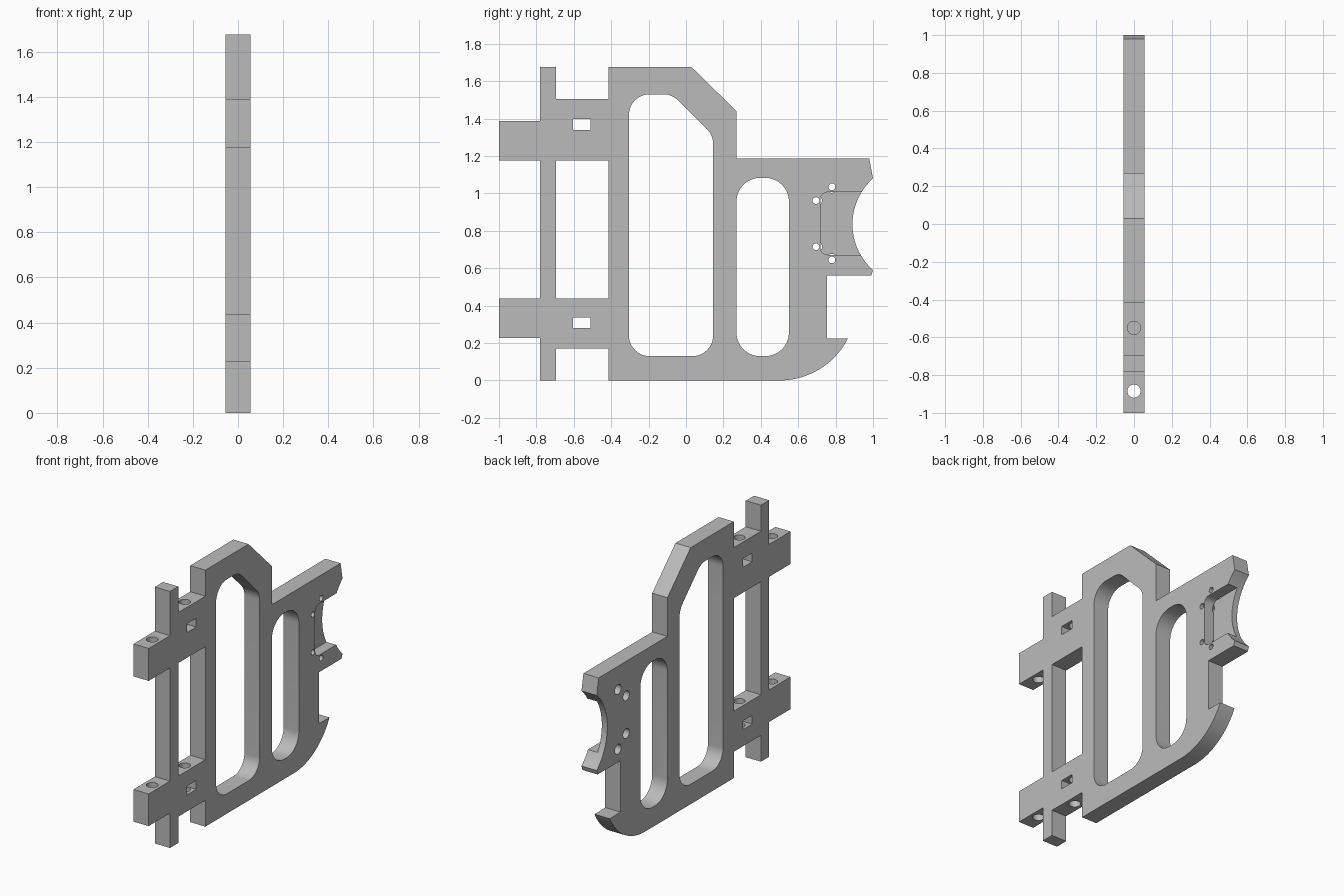
import bpy, bmesh, math
from mathutils import Vector, Matrix

cube = bpy.data.objects.get("Cube")
if cube:
    bpy.data.objects.remove(cube)

HALF = 0.055  # half the plate thickness

grey = bpy.data.materials.new("light grey")
grey.use_nodes = True
GREY = (0.5, 0.5, 0.5, 1)
grey.diffuse_color = GREY
grey.node_tree.nodes["Principled BSDF"].inputs["Base Color"].default_value = GREY


def arc(cy, cz, r, a0, a1, n=20):
    """Points of a circular arc in the side plane, angles in degrees."""
    angles = [math.radians(a0 + (a1 - a0) * i / n) for i in range(n + 1)]
    return [(cy + r * math.cos(a), cz + r * math.sin(a)) for a in angles]


def rounded(points, r, n=10):
    """Round every corner of a convex polygon with radius r."""
    result = []
    for i, p in enumerate(points):
        p = Vector(p)
        a = (Vector(points[i - 1]) - p).normalized()
        b = (Vector(points[(i + 1) % len(points)]) - p).normalized()
        half = a.angle(b) / 2
        centre = p + (a + b).normalized() * r / math.sin(half)
        start = p + a * r / math.tan(half) - centre
        end = p + b * r / math.tan(half) - centre
        for k in range(n + 1):
            d = start.lerp(end, k / n).normalized() * r
            result.append(tuple(centre + d))
    return result


def box(y0, y1, z0, z1):
    return [(y0, z0), (y1, z0), (y1, z1), (y0, z1)]


def new_object(name, bm):
    bmesh.ops.recalc_face_normals(bm, faces=bm.faces)
    mesh = bpy.data.meshes.new(name)
    bm.to_mesh(mesh)
    bm.free()
    mesh.materials.append(grey)
    obj = bpy.data.objects.new(name, mesh)
    bpy.context.collection.objects.link(obj)
    return obj


def prism(name, outline, x0, x1):
    """Extrude a side outline from x0 to x1."""
    bm = bmesh.new()
    face = bm.faces.new([bm.verts.new((x0, y, z)) for y, z in outline])
    ext = bmesh.ops.extrude_face_region(bm, geom=[face])
    moved = [v for v in ext["geom"] if isinstance(v, bmesh.types.BMVert)]
    bmesh.ops.translate(bm, verts=moved, vec=(x1 - x0, 0, 0))
    return new_object(name, bm)


def upright_hole(y, z0, z1, r=0.035):
    bm = bmesh.new()
    bmesh.ops.create_cone(bm, cap_ends=True, segments=32, radius1=r, radius2=r,
                          depth=z1 - z0,
                          matrix=Matrix.Translation((0, y, (z0 + z1) / 2)))
    return new_object("bolt_hole_cutter", bm)


# Plate outline: curved foot, concave rear cradle, sloped top, two front arms
outline = [(-0.415, 0)]
outline += arc(0.5, 0.41, 0.41, -90, -27)
outline += [(0.755, 0.225), (0.755, 0.56), (0.99, 0.56)]
outline += arc(1.218, 0.835, 0.328, 228.3, 131.7, 28)
outline += [(0.98, 1.187), (0.27, 1.187), (0.27, 1.44), (0.03, 1.675),
            (-0.415, 1.675), (-0.415, 1.505), (-0.695, 1.505), (-0.695, 1.675),
            (-0.78, 1.675), (-0.78, 1.387), (-1, 1.387), (-1, 1.175),
            (-0.78, 1.175), (-0.78, 0.437), (-1, 0.437), (-1, 0.227),
            (-0.78, 0.227), (-0.78, 0), (-0.695, 0), (-0.695, 0.172),
            (-0.415, 0.172)]
plate = prism("bracket_plate", outline, -HALF, HALF)

# Openings through the whole plate
tall = [(-0.305, 0.13), (0.145, 0.13), (0.145, 1.31), (-0.075, 1.53), (-0.305, 1.53)]
through = [box(-0.695, -0.415, 0.437, 1.175),
           rounded(tall, 0.11),
           rounded(box(0.27, 0.55, 0.13, 1.083), 0.125),
           box(-0.605, -0.51, 1.34, 1.397),
           box(-0.605, -0.51, 0.28, 0.337)]
cutters = [prism("opening_cutter", o, -0.1, 0.1) for o in through]

# Screw holes around the cradle, counterbored on the far side
for y, z in [(0.78, 1.035), (0.695, 0.962), (0.695, 0.715), (0.78, 0.645)]:
    cutters.append(prism("screw_cutter", arc(y, z, 0.018, 0, 345, 23), -0.1, 0.1))
    cutters.append(prism("counterbore_cutter", arc(y, z, 0.032, 0, 345, 23), -0.1, -0.01))

# Recessed pocket beside the cradle
cutters.append(prism("pocket_cutter", rounded(box(0.718, 1.2, 0.672, 1.007), 0.04),
                     HALF - 0.07, 0.1))

# Vertical bolt holes in the arms
cutters += [upright_hole(-0.885, 1.1, 1.45), upright_hole(-0.885, 0.15, 0.5),
            upright_hole(-0.55, 1.36, 1.6), upright_hole(-0.55, 0.1, 0.5)]

bpy.context.view_layer.objects.active = plate
for cutter in cutters:
    mod = plate.modifiers.new("cut", 'BOOLEAN')
    mod.operation = 'DIFFERENCE'
    mod.solver = 'EXACT'
    mod.object = cutter
    bpy.ops.object.modifier_apply(modifier=mod.name)
    bpy.data.objects.remove(cutter)

for obj in bpy.context.selected_objects:
    obj.select_set(False)
plate.select_set(True)
bpy.ops.object.shade_smooth_by_angle(angle=math.radians(25))
